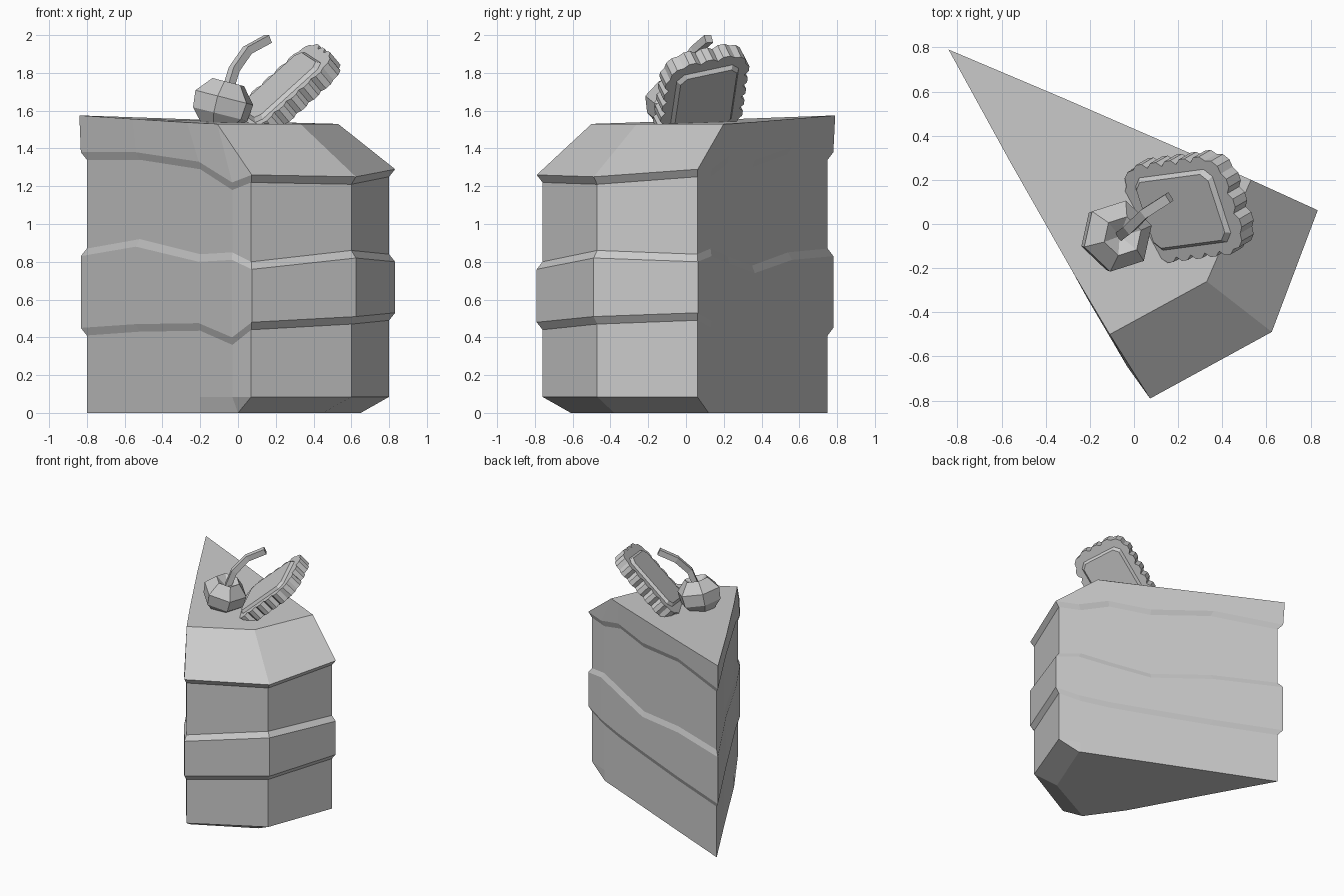
import bpy, bmesh, math
from mathutils import Vector, Matrix

cube = bpy.data.objects.get("Cube")
if cube:
    bpy.data.objects.remove(cube, do_unlink=True)

grey = bpy.data.materials.new("plain_grey")
grey.use_nodes = True
grey.diffuse_color = (0.6, 0.6, 0.6, 1)
grey.node_tree.nodes["Principled BSDF"].inputs["Base Color"].default_value = grey.diffuse_color


def loft(name, rings, matrix=Matrix()):
    """Skin a stack of closed rings, cap both ends, keep faces flat."""
    bm = bmesh.new()
    rows = [[bm.verts.new(p) for p in ring] for ring in rings]
    for low, high in zip(rows, rows[1:]):
        for i in range(len(low)):
            j = (i + 1) % len(low)
            bm.faces.new((low[i], low[j], high[j], high[i]))
    bm.faces.new(rows[0][::-1])
    bm.faces.new(rows[-1])
    bmesh.ops.remove_doubles(bm, verts=bm.verts, dist=0.001)
    bmesh.ops.recalc_face_normals(bm, faces=bm.faces)
    mesh = bpy.data.meshes.new(name)
    bm.to_mesh(mesh)
    bm.free()
    obj = bpy.data.objects.new(name, mesh)
    obj.matrix_world = matrix
    mesh.materials.append(grey)
    bpy.context.collection.objects.link(obj)
    return obj


# Cake slice: wedge plan from the tip, along one cut wall, round the rind, back along the other
plan = [(-.8, .75), (-.52, .25), (-.2, -.33), (-.03, -.62), (.07, -.76), (.6, -.47),
        (.8, .06), (.64, .13), (.43, .22), (.13, .35), (-.31, .54)]
base = [(-.8, .75), (-.52, .25), (-.2, -.33), (0, -.61), (0, -.61), (.45, -.38),
        (.65, .12), (.64, .13), (.43, .22), (.13, .35), (-.31, .54)]
top = [(-.84, .79), (-.56, .28), (-.27, -.23), (-.11, -.5), (-.11, -.5), (.33, -.26),
       (.53, .2), (.53, .2), (.44, .24), (.14, .37), (-.32, .57)]
# Wavy heights of the layer edges
icing_edge = [1.38, 1.38, 1.33, 1.22, 1.26, 1.25, 1.29, 1.29, 1.36, 1.34, 1.41]
band_top = [.83, .88, .8, .81, .76, .82, .8, .83, .79, .74, .81]
band_bottom = [.45, .47, .475, .4, .48, .51, .53, .49, .47, .46, .45]


def ring(points, heights, shift=0, grow=1):
    return [(x * grow, y * grow, z + shift) for (x, y), z in zip(points, heights)]


OUT, LIP = 1.04, 0.04
rim = [1.575 - 0.045 * min(1, (Vector(p) - Vector(top[0])).length / 1.4) for p in top]
loft("cake_slice", [
    ring(base, [0] * len(base)),
    ring(plan, [.085] * len(plan)),
    ring(plan, band_bottom, -LIP),
    ring(plan, band_bottom, 0, OUT),
    ring(plan, band_top, 0, OUT),
    ring(plan, band_top, LIP),
    ring(plan, icing_edge, -LIP),
    ring(plan, icing_edge, 0, OUT),
    ring(top, rim),
])

# Biscuit frame: leaning to the left, sunk into the icing
up = Vector((.75, .1, .68)).normalized()
side = Vector((-.3, .93, .2))
side = (side - up * side.dot(up)).normalized()
face = up.cross(side)
lean = Matrix.Translation((.25, .08, 1.69)) @ Matrix((up, side, face)).transposed().to_4x4()


def rounded(length, width, cut):
    """Rectangle with clipped corners."""
    a, b = length / 2, width / 2
    return [Vector(p) for p in ((a, cut - b), (a, b - cut), (a - cut, b), (cut - a, b),
                                (-a, b - cut), (-a, cut - b), (cut - a, -b), (a - cut, -b))]


def scalloped(corners, step, depth):
    """Walk the outline and push every other pair of points outwards."""
    points = []
    for i, p in enumerate(corners):
        q = corners[(i + 1) % len(corners)]
        count = max(1, round((q - p).length / step))
        out = Vector(((q - p).y, -(q - p).x)).normalized()
        for k in range(count):
            for t, push in ((.0, 0), (.3, depth), (.7, depth)):
                points.append(p.lerp(q, (k + t) / count) + out * push)
    return points


def slab(name, levels):
    loft(name, [[(p.x, p.y, z) for p in outline] for outline, z in levels], lean)


edge = scalloped(rounded(.58, .43, .07), .085, .022)
slab("biscuit", [(edge, -.045), (edge, .045)])
panel, panel_top = rounded(.48, .36, .04), rounded(.44, .32, .035)
for name, sign in (("biscuit_front_panel", 1), ("biscuit_back_panel", -1)):
    slab(name, [(panel, .04 * sign), (panel_top, .065 * sign)])

# Cherry: six-sided turned profile with a dimple
profile = [(.08, -.14), (.155, -.06), (.165, .03), (.09, .115), (.015, .07)]
turns = [math.tau * i / 6 + .3 for i in range(6)]
loft("cherry", [[(r * math.cos(a), r * math.sin(a), z) for a in turns] for r, z in profile],
     Matrix.Translation((-.08, -.055, 1.64)) @ Matrix.Rotation(.25, 4, "Y"))

# Stem: square section swept along a bent path
path = [Vector(p) for p in ((-.06, -.05, 1.69), (-.02, -.02, 1.82), (.05, .05, 1.92), (.16, .12, 1.98))]
across = Vector((.6, -.8, 0))
rings = []
for i, p in enumerate(path):
    along = (path[min(i + 1, 3)] - path[max(i - 1, 0)]).normalized()
    u = (across - along * across.dot(along)).normalized() * .022
    v = along.cross(u)
    rings.append([p + u + v, p - u + v, p - u - v, p + u - v])
loft("cherry_stem", rings)
